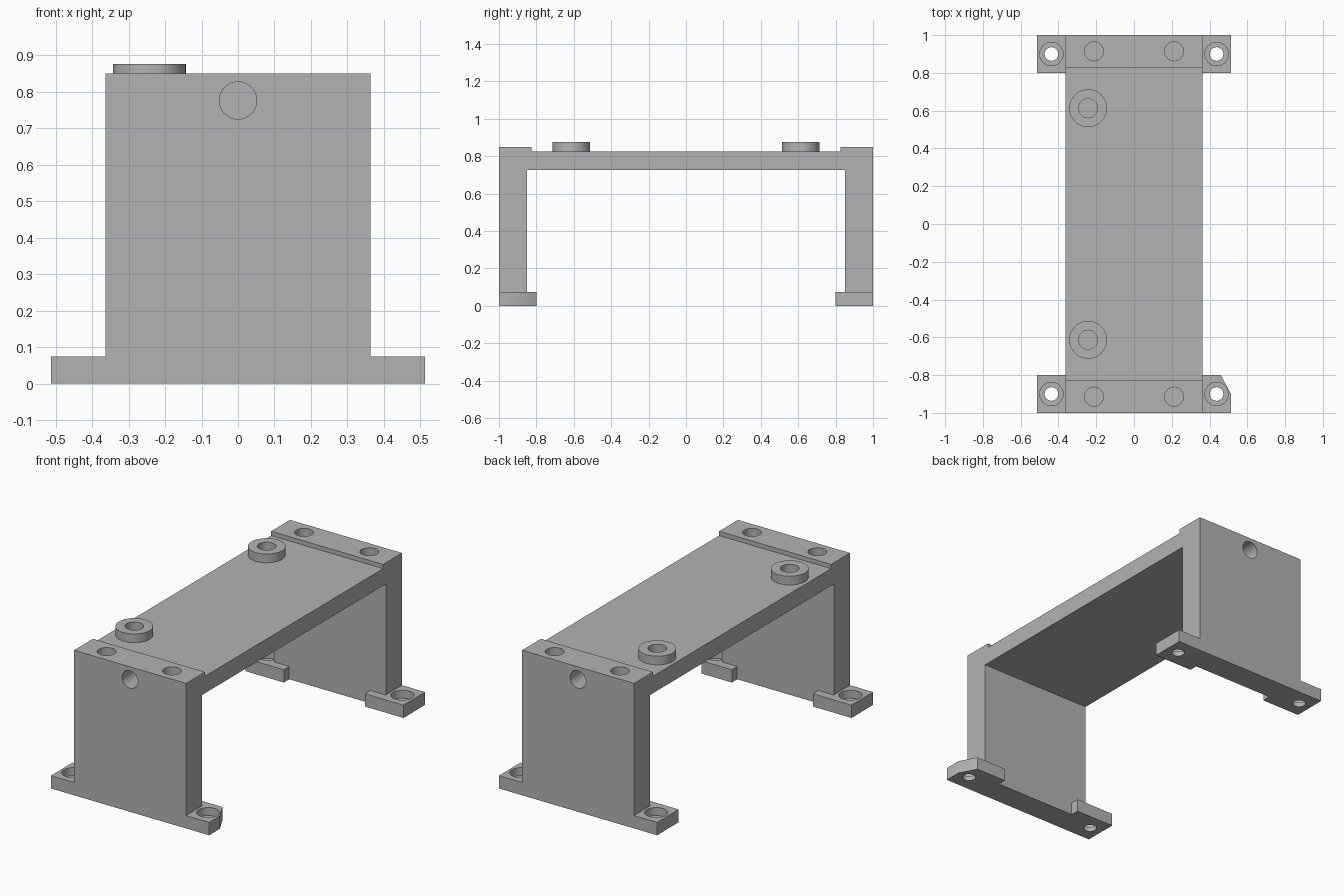
import bpy, bmesh, math
from mathutils import Matrix

if "Cube" in bpy.data.objects:
    bpy.data.objects.remove(bpy.data.objects["Cube"])

grey = bpy.data.materials.new("matte_grey")
grey.diffuse_color = (0.45, 0.45, 0.45, 1)
grey.use_nodes = True
grey.node_tree.nodes["Principled BSDF"].inputs["Base Color"].default_value = grey.diffuse_color


def finish(name, bm):
    bmesh.ops.recalc_face_normals(bm, faces=bm.faces[:])
    mesh = bpy.data.meshes.new(name)
    bm.to_mesh(mesh)
    bm.free()
    mesh.materials.append(grey)
    ob = bpy.data.objects.new(name, mesh)
    bpy.context.collection.objects.link(ob)
    return ob


def extruded(name, points, direction):
    """Closed outline pushed along a direction."""
    bm = bmesh.new()
    face = bm.faces.new([bm.verts.new(p) for p in points])
    out = bmesh.ops.extrude_face_region(bm, geom=[face])
    verts = [v for v in out["geom"] if isinstance(v, bmesh.types.BMVert)]
    bmesh.ops.translate(bm, verts=verts, vec=direction)
    return finish(name, bm)


def turned(name, profile, place, segments=48):
    """Solid of revolution from (radius, height) pairs, capped at both ends."""
    bm = bmesh.new()
    rings = []
    for r, h in profile:
        rings.append([bm.verts.new((r * math.cos(2 * math.pi * i / segments),
                                    r * math.sin(2 * math.pi * i / segments), h))
                      for i in range(segments)])
    for a, b in zip(rings, rings[1:]):
        for i in range(segments):
            j = (i + 1) % segments
            bm.faces.new((a[i], a[j], b[j], b[i]))
    bm.faces.new(rings[0][::-1])
    bm.faces.new(rings[-1])
    bmesh.ops.transform(bm, matrix=place, verts=bm.verts[:])
    return finish(name, bm)


def drill(ob, cutters):
    """Cut the holes, bake the result and smooth the round walls."""
    for c in cutters:
        mod = ob.modifiers.new("hole", 'BOOLEAN')
        mod.operation, mod.solver, mod.object = 'DIFFERENCE', 'EXACT', c
    deps = bpy.context.evaluated_depsgraph_get()
    mesh = bpy.data.meshes.new_from_object(ob.evaluated_get(deps))
    ob.modifiers.clear()
    ob.data = mesh
    bpy.ops.object.select_all(action='DESELECT')
    ob.select_set(True)
    bpy.context.view_layer.objects.active = ob
    bpy.ops.object.shade_smooth_by_angle(angle=math.radians(30))


at = lambda x, y, z: Matrix.Translation((x, y, z))
W = 0.363           # half width of the bridge
trash = []

# Bridge: two walls, a deck and a raised lip over each wall
half = [(0.825, 0.825), (0.825, 0.85), (1, 0.85), (1, 0), (0.85, 0), (0.85, 0.725)]
outline = half + [(-y, z) for y, z in reversed(half)]
bridge = extruded("bridge", [(-W, y, z) for y, z in outline], (2 * W, 0, 0))

cuts = []
for s in (-1, 1):
    # Blind screw holes in the lip
    for x in (-0.212, 0.212):
        cuts.append(turned("lip_hole_cutter", [(0.05, -0.15), (0.05, 0.05)],
                           at(x, s * 0.914, 0.85)))
    # Blind hole in the outer wall face
    cuts.append(turned("wall_hole_cutter", [(0.051, -0.12), (0.051, 0.05)],
                       at(0, s, 0.776) @ Matrix.Rotation(-s * math.pi / 2, 4, 'X')))
    # Round boss on the deck with its hole
    place = at(-0.243, s * 0.613, 0.825)
    hole = turned("boss_hole_cutter", [(0.05, -0.05), (0.05, 0.1)], place)
    boss = turned("boss", [(0.1, 0), (0.1, 0.051)], place)
    drill(boss, [hole])
    cuts.append(hole)
drill(bridge, cuts)
trash += cuts

# Feet: L-shaped tabs wrapping the wall ends, with counterbored holes
for sx in (-1, 1):
    for sy in (-1, 1):
        pts = [(W, 1), (0.513, 1), (0.513, 0.8), (0.263, 0.8), (0.263, 0.85), (W, 0.85)]
        if sx > 0 and sy < 0:      # one foot has a clipped corner
            pts[2:3] = [(0.513, 0.9), (0.46, 0.8)]
        foot = extruded("foot", [(sx * x, sy * y, 0) for x, y in pts], (0, 0, 0.075))
        bore = turned("foot_hole_cutter",
                      [(0.036, -0.05), (0.036, 0.028), (0.062, 0.028), (0.062, 0.12)],
                      at(sx * 0.437, sy * 0.9, 0))
        drill(foot, [bore])
        trash.append(bore)

for c in trash:
    bpy.data.objects.remove(c)
